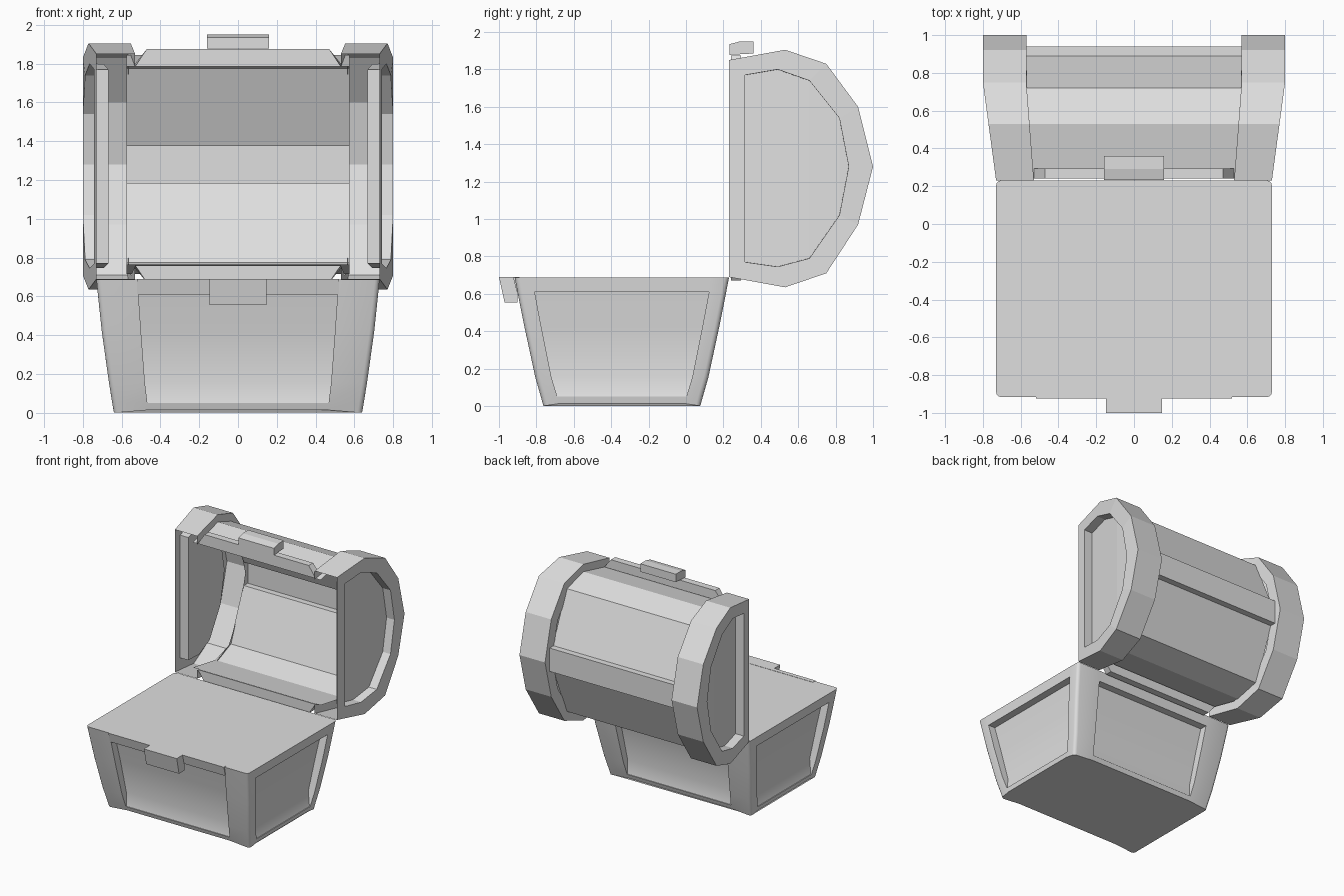
import bpy, bmesh
from mathutils import Vector

if "Cube" in bpy.data.objects:
    bpy.data.objects.remove(bpy.data.objects["Cube"])

grey = bpy.data.materials.new("plain grey")
grey.diffuse_color = (0.74, 0.74, 0.74, 1)
grey.use_nodes = True
grey.node_tree.nodes["Principled BSDF"].inputs["Base Color"].default_value = grey.diffuse_color


def finish(name, bm, smooth=None):
    bmesh.ops.remove_doubles(bm, verts=bm.verts, dist=0.0005)
    bmesh.ops.recalc_face_normals(bm, faces=bm.faces)
    me = bpy.data.meshes.new(name)
    bm.to_mesh(me)
    bm.free()
    me.materials.append(grey)
    ob = bpy.data.objects.new(name, me)
    bpy.context.collection.objects.link(ob)
    if smooth:
        bpy.ops.object.select_all(action='DESELECT')
        ob.select_set(True)
        bpy.context.view_layer.objects.active = ob
        bpy.ops.object.shade_smooth_by_angle(angle=smooth)
    return ob


def face(bm, pts):
    return bm.faces.new([bm.verts.new(p) for p in pts])


def strip(bm, a, b, closed=False):
    """Quads between two rows of points."""
    n = len(a)
    for i in range(n if closed else n - 1):
        j = (i + 1) % n
        face(bm, [a[i], a[j], b[j], b[i]])


def prism(name, profile, half, half_top=None):
    """Extrude a (y, z) profile along x; half_top narrows the last two points."""
    bm = bmesh.new()
    w = [half] * len(profile)
    if half_top:
        w[-2:] = [half_top] * 2
    rows = [[(s * h, y, z) for h, (y, z) in zip(w, profile)] for s in (-1, 1)]
    strip(bm, rows[0], rows[1], True)
    for r in rows:
        face(bm, r)
    return finish(name, bm)


# ---- tapered base: proud corner posts, top trim, sloping bottom trim ----
CY = -0.343
Z = [0, 0.05, 0.155, 0.42, 0.61, 0.688]
HX = [0.64, 0.648, 0.665, 0.702, 0.722, 0.73]
HY = [0.42, 0.433, 0.463, 0.52, 0.558, 0.573]
POST_X = [0.46, 0.467, 0.48, 0.50, 0.513, 0.525]
POST_Y = [0.33, 0.345, 0.377, 0.43, 0.466, 0.475]
DEPTH = [0, 0.006, 0.055, 0.065, 0.06, 0]
PANEL = (1, 2, 3, 4)

bm = bmesh.new()
top_loop, bottom_loop = [], []
for side in range(4):
    along, out, post = (HX, HY, POST_X) if side % 2 == 0 else (HY, HX, POST_Y)

    def place(s, d, z):
        x, y = [(s, -d), (d, s), (-s, d), (-d, -s)][side]
        return Vector((x, y + CY, z))

    grid = []
    for r in range(6):
        grid.append([place(s, out[r], Z[r] + (0.015 if r == 0 and abs(s) < along[r] else 0))
                     for s in (-along[r], -post[r], post[r], along[r])])
    for r in range(5):
        for c in range(3):
            if c == 1 and r in PANEL[:-1]:
                continue
            face(bm, [grid[r][c], grid[r][c + 1], grid[r + 1][c + 1], grid[r + 1][c]])
    # recessed panel and its walls
    left, right = [[place(k * post[r], out[r] - DEPTH[r], Z[r]) for r in PANEL]
                   for k in (-1, 1)]
    strip(bm, left, right)
    rim = [grid[r][1] for r in PANEL] + [grid[r][2] for r in PANEL[::-1]]
    strip(bm, rim, left + right[::-1], True)
    top_loop += grid[5][:3]
    bottom_loop += grid[0][:3]
face(bm, top_loop)
face(bm, bottom_loop)
bmesh.ops.remove_doubles(bm, verts=bm.verts, dist=0.0005)


def on_corner(v):
    return any(abs(abs(v.co.x) - a) < 1e-4 and abs(abs(v.co.y - CY) - b) < 1e-4
               for a, b in zip(HX, HY))


corners = [e for e in bm.edges if all(on_corner(v) for v in e.verts)]
bmesh.ops.bevel(bm, geom=corners, offset=0.025, segments=3, profile=0.5, affect='EDGES')
finish("base", bm, 1.05)

# front rim trim and lower latch
prism("front_trim", [(-0.89, 0.612), (-0.905, 0.612), (-0.925, 0.69), (-0.89, 0.69)], 0.52)
prism("lower_latch", [(-0.90, 0.555), (-0.97, 0.555), (-1.0, 0.69), (-0.90, 0.69)], 0.148)

# ---- lid end caps: hollow rings with recessed end panels ----
RING = [(0.23, 0.69), (0.53, 0.635), (0.75, 0.71), (0.92, 0.97), (1.0, 1.28),
        (0.92, 1.6), (0.75, 1.83), (0.53, 1.905), (0.23, 1.85)]
INSET = [(0.315, 0.77), (0.49, 0.745), (0.66, 0.79), (0.82, 1.02), (0.87, 1.28),
         (0.82, 1.54), (0.66, 1.74), (0.49, 1.8), (0.315, 1.77)]


def ramp(a, b, y):
    return a + (b - a) * min(1, max(0, (y - 0.23) / 0.52))


def scaled(profile, k, cy):
    return [(cy + (y - cy) * k, 1.272 + (z - 1.272) * k) for y, z in profile]


for s, name in ((-1, "left_lid_cap"), (1, "right_lid_cap")):
    def at(profile, a, b):
        return [(s * ramp(a, b, y), y, z) for y, z in profile]

    bm = bmesh.new()
    outer = at(RING, 0.73, 0.80)
    inner = at(RING, 0.53, 0.57)
    hole = at(INSET, 0.73, 0.80)
    panel = at(scaled(INSET, 0.998, 0.55), 0.655, 0.73)
    strip(bm, outer, inner)
    strip(bm, outer, hole, True)
    strip(bm, hole, panel, True)
    strip(bm, panel[:4], panel[:4:-1])
    face(bm, panel[3:6])
    strip(bm, inner, at(scaled(RING, 0.88, 0.23), 0.53, 0.57))
    finish(name, bm)

# ---- lid shell with raised band along the back ----
SHELL = [(0.24, 0.765), (0.53, 0.715), (0.72, 0.775), (0.89, 1.185), (0.94, 1.185),
         (0.94, 1.375), (0.89, 1.375), (0.72, 1.775), (0.53, 1.845), (0.24, 1.785)]
bm = bmesh.new()
strip(bm, *[[(s * 0.575, y, z) for y, z in SHELL] for s in (-1, 1)])
finish("lid_shell", bm)

# lips along both free edges of the lid, upper latch
prism("lid_front_lip", [(0.24, 1.785), (0.295, 1.80), (0.295, 1.875), (0.24, 1.875)], 0.53, 0.47)
prism("lid_hinge_lip", [(0.24, 0.76), (0.295, 0.745), (0.295, 0.672), (0.24, 0.672)], 0.53, 0.47)
prism("upper_latch", [(0.232, 1.878), (0.36, 1.885), (0.36, 1.95), (0.29, 1.95), (0.232, 1.935)], 0.16)
